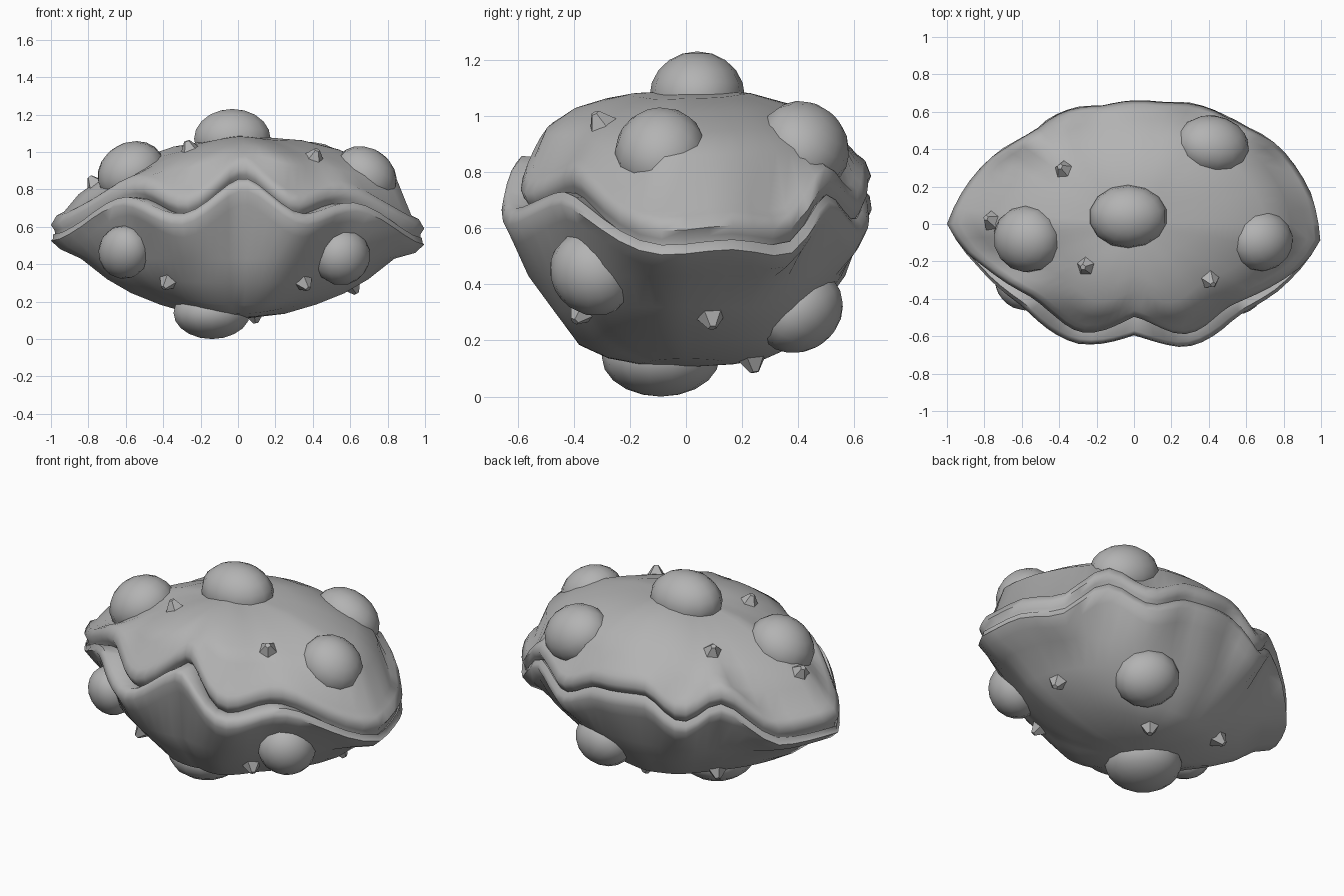
import bpy, bmesh, math
from mathutils import Vector
from mathutils.bvhtree import BVHTree

cube = bpy.data.objects.get("Cube")
if cube:
    bpy.data.objects.remove(cube, do_unlink=True)

stone = bpy.data.materials.new("grey stone")
stone.use_nodes = True
GREY = (0.45, 0.45, 0.45, 1)
stone.diffuse_color = GREY
stone.node_tree.nodes["Principled BSDF"].inputs["Base Color"].default_value = GREY

# Plan outline and crack height by angle in degrees
OUTLINE = [(-180, 1), (-163, .85), (-143, .76), (-116, .71), (-90, .63), (-68, .72), (-42, .75),
           (-22, .87), (-5, 1), (10, .96), (26, .89), (50, .76), (77, .68), (104, .67), (117, .7),
           (135, .74), (150, .81), (167, .92), (180, 1)]
CRACK = [(-180, .58), (-145, .78), (-117, .69), (-87, .88), (-60, .69), (-36, .75), (-4, .56),
         (10, .58), (22, .56), (40, .74), (57, .65), (78, .75), (104, .77), (123, .66), (140, .77),
         (162, .57), (180, .58)]
DOME = [(0, 1.09), (.35, 1.08), (.6, 1.03), (.78, .95), (.9, .87), (1, .75)]


def lookup(table, x, smooth=False):
    for (a, va), (b, vb) in zip(table, table[1:]):
        if x <= b:
            t = (x - a) / (b - a)
            if smooth:
                t = t * t * (3 - 2 * t)
            return va + (vb - va) * t
    return table[-1][1]


def section(deg):
    """Cross-section of both shells, bottom to top, as (radius share, height)."""
    cos, sin = math.cos(math.radians(deg)), math.sin(math.radians(deg))
    crack = lookup(CRACK, deg, True)
    rise = crack - .69
    # The upper shell is set back at the front and flush elsewhere
    front = min(1, max(0, -sin * 1.3))
    upper = min(.99, .98 - .08 * front - (.2 + .45 * front) * rise)
    lower = 1 - .3 * max(0, rise)
    tip = cos * cos
    # The lips get thinner and close up at both ends
    thick = .16 - .06 * tip
    gap = .04 * (1 - .7 * tip * tip)
    rows = [(.25, .115 + .02 * tip), (.42, .135 + .05 * tip), (.57, .18 + .065 * tip),
            (.7, .3 + .02 * tip), (.84, min(.43, crack - thick - .03))]
    # Lower lip, crack and upper lip
    rows += [(lower * .95, crack - thick), (lower, crack - thick * .55),
             (lower * .99, crack - .045), (lower - gap, crack - .02),
             (upper - gap, crack - .025), (upper * .99, crack),
             (upper * 1.01, crack + .03), (upper * .98, crack + .08), (upper * .94, crack + .1)]
    # Dome, leaning up towards the back left
    for share in (.86, .72, .55, .35, .17):
        s = share * upper
        z = lookup(DOME, s) + s * (.05 * cos - .1 * tip - .05 * front * max(0, cos))
        rows.append((s, max(z, crack + .12)))
    return rows


def finish(bm, name, smooth_angle=None):
    bmesh.ops.recalc_face_normals(bm, faces=bm.faces)
    mesh = bpy.data.meshes.new(name)
    bm.to_mesh(mesh)
    bm.free()
    mesh.materials.append(stone)
    obj = bpy.data.objects.new(name, mesh)
    bpy.context.collection.objects.link(obj)
    if smooth_angle:
        bpy.ops.object.select_all(action='DESELECT')
        obj.select_set(True)
        bpy.context.view_layer.objects.active = obj
        bpy.ops.object.shade_smooth_by_angle(angle=math.radians(smooth_angle))


# Both shells with their wavy lips
bm = bmesh.new()
COUNT = 72
rings = []
for i in range(COUNT):
    deg = -180 + 360 * i / COUNT
    a = math.radians(deg)
    radius = lookup(OUTLINE, deg)
    rings.append([bm.verts.new((s * radius * math.cos(a), s * radius * math.sin(a), z))
                  for s, z in section(deg)])
bottom = bm.verts.new((0, 0, .105))
top = bm.verts.new((0, 0, 1.09))
for i, ring in enumerate(rings):
    after = rings[(i + 1) % COUNT]
    bm.faces.new((bottom, after[0], ring[0]))
    bm.faces.new((top, ring[-1], after[-1]))
    for j in range(len(ring) - 1):
        bm.faces.new((ring[j], after[j], after[j + 1], ring[j + 1]))
bmesh.ops.recalc_face_normals(bm, faces=bm.faces)
surface = BVHTree.FromBMesh(bm)
finish(bm, "shell_body", 60)


def outward(p):
    return Vector((p.x, p.y / .45, (p.z - .6) / .3)).normalized()


def place(bm, position, normal):
    turn = Vector((0, 0, 1)).rotation_difference(normal).to_matrix()
    for v in bm.verts:
        v.co = turn @ v.co + position


# Rounded bumps: position and radii across and along the normal
BUMPS = {
    "top_bump": ((-.03, .04, 1.07), (.21, .17, .16)),
    "upper_right_bump": ((-.57, -.08, .89), (.19, .18, .16)),
    "upper_left_bump": ((.68, -.09, .87), (.18, .165, .15)),
    "upper_back_bump": ((.42, .42, .89), (.2, .17, .15)),
    "lower_left_bump": ((.555, -.335, .44), (.16, .155, .14)),
    "lower_right_bump": ((-.61, -.32, .465), (.16, .14, .12)),
    "lower_back_bump": ((.25, .405, .305), (.18, .16, .14)),
    "bottom_bump": ((-.14, -.09, .14), (.21, .21, .14)),
}
for name, (position, radii) in BUMPS.items():
    bm = bmesh.new()
    bmesh.ops.create_uvsphere(bm, u_segments=14, v_segments=10, radius=1)
    bmesh.ops.scale(bm, vec=radii, verts=bm.verts)
    p = Vector(position)
    upright = abs(p.x) < .2 and abs(p.y) < .2
    place(bm, p, Vector((0, 0, 1)) if upright else outward(p))
    finish(bm, name, 60)

# Small blunt five-sided spikes seated on the shell
SPIKES = [(-.4, .31, 1), (-.27, -.23, 1.05), (.4, -.29, .95), (-.76, .02, .82),
          (-.43, -.42, .22), (.4, -.43, .23), (.62, .09, .27), (.09, .24, .12), (-.4, .27, .2)]
for i, spot in enumerate(SPIKES):
    location, normal, _, _ = surface.find_nearest(Vector(spot))
    bm = bmesh.new()
    bmesh.ops.create_cone(bm, cap_ends=True, segments=5, radius1=.066, radius2=.016, depth=.07)
    place(bm, location + normal * .012, normal)
    finish(bm, f"spike_{i + 1}")
